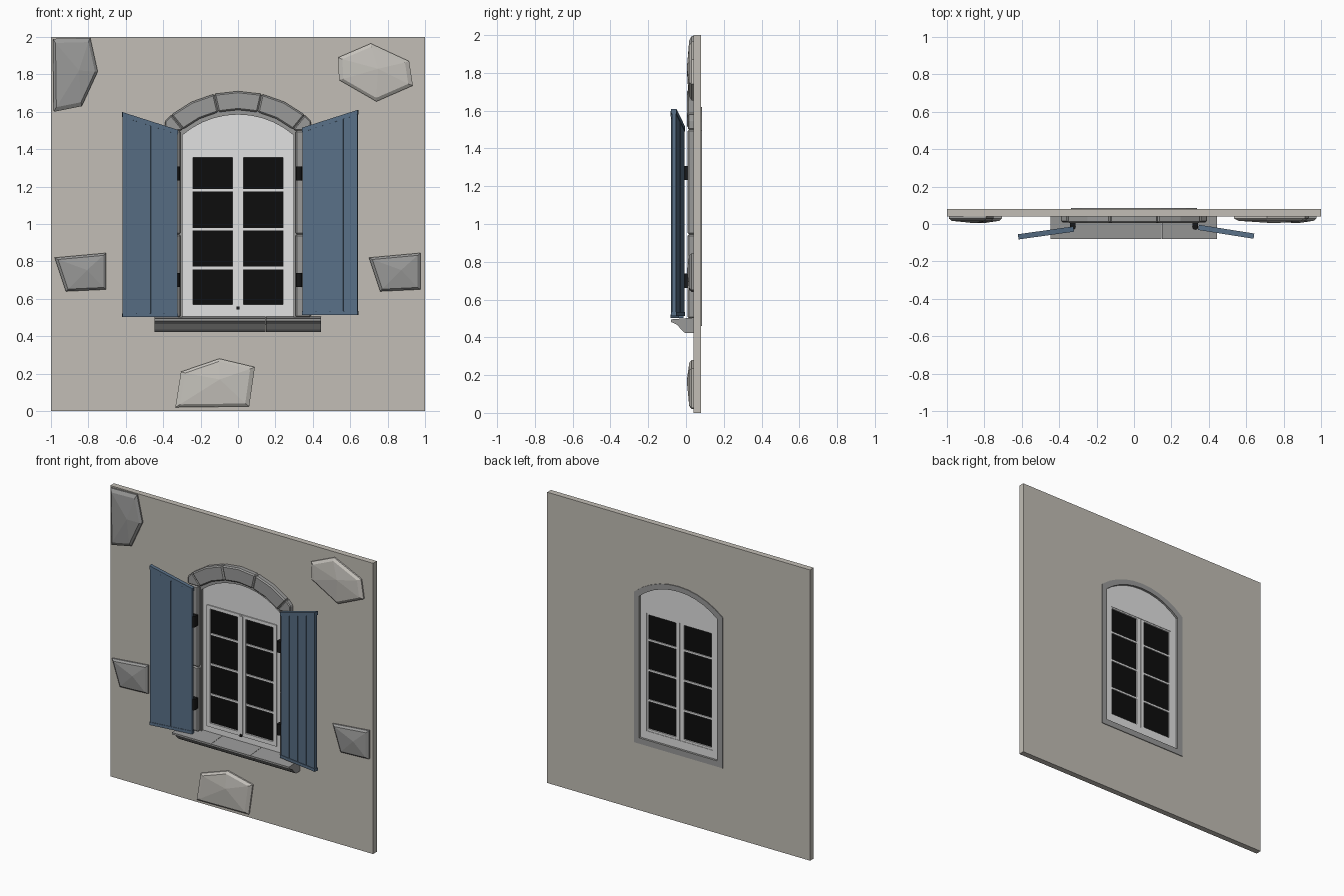
import bpy, bmesh, math

if "Cube" in bpy.data.objects:
    bpy.data.objects.remove(bpy.data.objects["Cube"])


def material(name, r, g, b):
    m = bpy.data.materials.new(name)
    m.diffuse_color = (r, g, b, 1)
    m.use_nodes = True
    m.node_tree.nodes["Principled BSDF"].inputs["Base Color"].default_value = m.diffuse_color
    return m


PLASTER = material("plaster", .54, .515, .465)
PALE = material("pale_stone", .56, .54, .50)
STONE = material("grey_stone", .32, .32, .315)
WHITE = material("white_paint", .75, .75, .75)
BLUE = material("blue_paint", .098, .16, .24)
GLASS = material("dark_glass", .004, .004, .004)
IRON = material("black_iron", .008, .008, .008)


def finish(bm, name, mat, bevel=0):
    bmesh.ops.recalc_face_normals(bm, faces=bm.faces)
    me = bpy.data.meshes.new(name)
    bm.to_mesh(me)
    bm.free()
    me.materials.append(mat)
    ob = bpy.data.objects.new(name, me)
    bpy.context.collection.objects.link(ob)
    if bevel:
        mod = ob.modifiers.new("chamfer", 'BEVEL')
        mod.width, mod.segments, mod.limit_method = bevel, 1, 'ANGLE'
    return ob


def plate(name, loops, y0, y1, mat, bevel=0):
    """Solid plate from x/z outlines; loops after the first are holes."""
    bm = bmesh.new()
    edges = []
    for loop in loops:
        vs = [bm.verts.new((x, y0, z)) for x, z in loop]
        if len(loops) == 1:
            bm.faces.new(vs)
        else:
            edges += [bm.edges.new((vs[i - 1], vs[i])) for i in range(len(vs))]
    if edges:
        bmesh.ops.triangle_fill(bm, use_beauty=True, use_dissolve=False, edges=edges)
    front = list(bm.faces)
    rim = [e for e in bm.edges if len(e.link_faces) == 1]
    back = {v: bm.verts.new((v.co.x, y1, v.co.z)) for v in list(bm.verts)}
    for f in front:
        bm.faces.new([back[v] for v in reversed(f.verts)])
    for e in rim:
        a, b = e.verts
        bm.faces.new((a, b, back[b], back[a]))
    return finish(bm, name, mat, bevel)


def rect(x0, x1, z0, z1):
    return [(x0, z0), (x1, z0), (x1, z1), (x0, z1)]


def arched(hw, z0, side, peak, n=10):
    """Rectangle outline with a segmental arch on top."""
    s = peak - side
    r = (hw * hw + s * s) / (2 * s)
    a = math.asin(hw / r)
    top = [(r * math.sin(a - 2 * a * i / n), peak - r + r * math.cos(a - 2 * a * i / n))
           for i in range(n + 1)]
    return [(-hw, z0), (hw, z0)] + top


def cylinder(name, x, y, z, r, h, mat):
    bm = bmesh.new()
    bmesh.ops.create_cone(bm, cap_ends=True, segments=12, radius1=r, radius2=r, depth=h)
    ob = finish(bm, name, mat)
    ob.location = (x, y, z)
    return ob


# Wall with arched opening, and the reveal lining it
plate("wall", [rect(-1, 1, 0, 2), arched(.32, .48, 1.49, 1.605)], .04, .08, PLASTER)
plate("reveal", [arched(.338, .46, 1.495, 1.62), arched(.297, .5, 1.475, 1.585)],
      .03, .085, STONE)

# Stone surround: three arch stones, springers and jambs
CZ, RO, RI, END = 1.142, .568, .468, 39


def polar(r, deg):
    return (r * math.sin(math.radians(deg)), CZ + r * math.cos(math.radians(deg)))


for i in range(3):
    a0 = -END + i * END * 2 / 3
    angs = [a0 + k * END / 3 for k in range(3)]
    plate("arch_stone", [[polar(RO, a) for a in angs] + [polar(RI, a) for a in reversed(angs)]],
          .005, .05, STONE, .008)
for s in (-1, 1):
    ends = [polar(RO, END), (.39, 1.55), (.39, 1.5), (.308, 1.5), polar(RI, END)]
    plate("springer_stone", [[(s * x, z) for x, z in ends]], .01, .05, STONE, .006)
    for z0, z1 in ((.5, .945), (.945, 1.5)):
        plate("jamb_stone", [rect(*sorted((s * .308, s * .39)), z0, z1)], .008, .05, STONE, .008)

# Sill of three moulded blocks
PROFILE = [(.05, .505), (-.08, .495), (-.08, .482), (-.045, .465), (-.02, .435),
           (-.005, .423), (.05, .423)]
for i in range(3):
    bm = bmesh.new()
    xa, xb = -.448 + i * .298 + .001, -.448 + (i + 1) * .298 - .001
    a = [bm.verts.new((xa, y, z)) for y, z in PROFILE]
    b = [bm.verts.new((xb, y, z)) for y, z in PROFILE]
    bm.faces.new(a)
    bm.faces.new(b[::-1])
    for k in range(len(a)):
        bm.faces.new((a[k - 1], a[k], b[k], b[k - 1]))
    finish(bm, "sill_block", STONE)

# White window frame, two sashes, glazing bars and glass
plate("window_frame", [arched(.3, .495, 1.485, 1.59), rect(-.25, .25, .555, 1.365)],
      .045, .07, WHITE)
for s in (-1, 1):
    def side(x0, x1, z0, z1):
        return rect(*sorted((s * x0, s * x1)), z0, z1)
    plate("sash", [side(.001, .265, .543, 1.378), side(.03, .24, .57, 1.355)], .038, .067, WHITE)
    plate("glass", [side(.028, .242, .568, 1.357)], .05, .058, GLASS)
    for z in (.765, .972, 1.18):
        plate("glazing_bar", [side(.028, .242, z - .007, z + .007)], .043, .065, WHITE)
plate("centre_strip", [rect(-.012, .012, .56, 1.37)], .032, .04, WHITE)
plate("window_latch", [rect(-.007, .007, .543, .558)], .026, .04, IRON)

# Rubble stones showing through the plaster
def rubble(outline, mat):
    bm = bmesh.new()
    n = len(outline)
    cx = sum(p[0] for p in outline) / n
    cz = sum(p[1] for p in outline) / n
    rings = []
    for y, k in ((.045, 1), (.03, 1), (.017, .88)):
        rings.append([bm.verts.new((cx + (x - cx) * k, y, cz + (z - cz) * k)) for x, z in outline])
    tip = bm.verts.new((cx + .02, .004, cz + .015))
    for i in range(n):
        for a, b in zip(rings, rings[1:]):
            bm.faces.new((a[i - 1], a[i], b[i], b[i - 1]))
        bm.faces.new((rings[2][i - 1], rings[2][i], tip))
    bm.faces.new(rings[0])
    finish(bm, "rubble_stone", mat)


rubble([(-.99, 1.99), (-.79, 1.995), (-.75, 1.815), (-.835, 1.63), (-.985, 1.6)], STONE)
rubble([(.535, 1.89), (.71, 1.965), (.915, 1.87), (.935, 1.74), (.74, 1.655), (.54, 1.77)], PALE)
rubble([(-.305, .21), (-.1, .28), (.09, .235), (.06, .025), (-.335, .02)], PALE)
for dx in (0, 1.68):
    rubble([(-.98 + dx, .82), (-.705 + dx, .845), (-.705 + dx, .65), (-.92 + dx, .64)], STONE)

# Plank shutters swung open on iron hinges
W = .3


def top(u):
    return 1.5 + .095 * u / W


for s, hx, hy, deg, dz in ((-1, -.322, -.027, 8, 0), (1, .345, -.018, -9, .012)):
    def board(name, u0, u1, za, zb, y):
        pts = [(s * u0, za(u0)), (s * u1, za(u1)), (s * u1, zb(u1)), (s * u0, zb(u0))]
        ob = plate(name, [pts], -y, y, BLUE)
        ob.location = (hx, hy, dz)
        ob.rotation_euler.z = math.radians(deg)
    base = lambda u: .502
    board("shutter_core", .002, W - .002, base, top, .006)
    for i in range(4):
        board("shutter_plank", i * W / 4 + .003, (i + 1) * W / 4 - .003, base, top, .011)
    board("shutter_top_rail", 0, W, lambda u: top(u) - .022, lambda u: top(u) + .003, .014)
    board("shutter_bottom_rail", 0, W, base, lambda u: .522, .014)
    for z in (.70, 1.27):
        px = s * .327
        cylinder("hinge_pin", px, -.015, z, .016, .076, IRON)
        plate("hinge_leaf", [rect(px - .014, px + .014, z - .038, z + .038)], -.012, .012, IRON)
